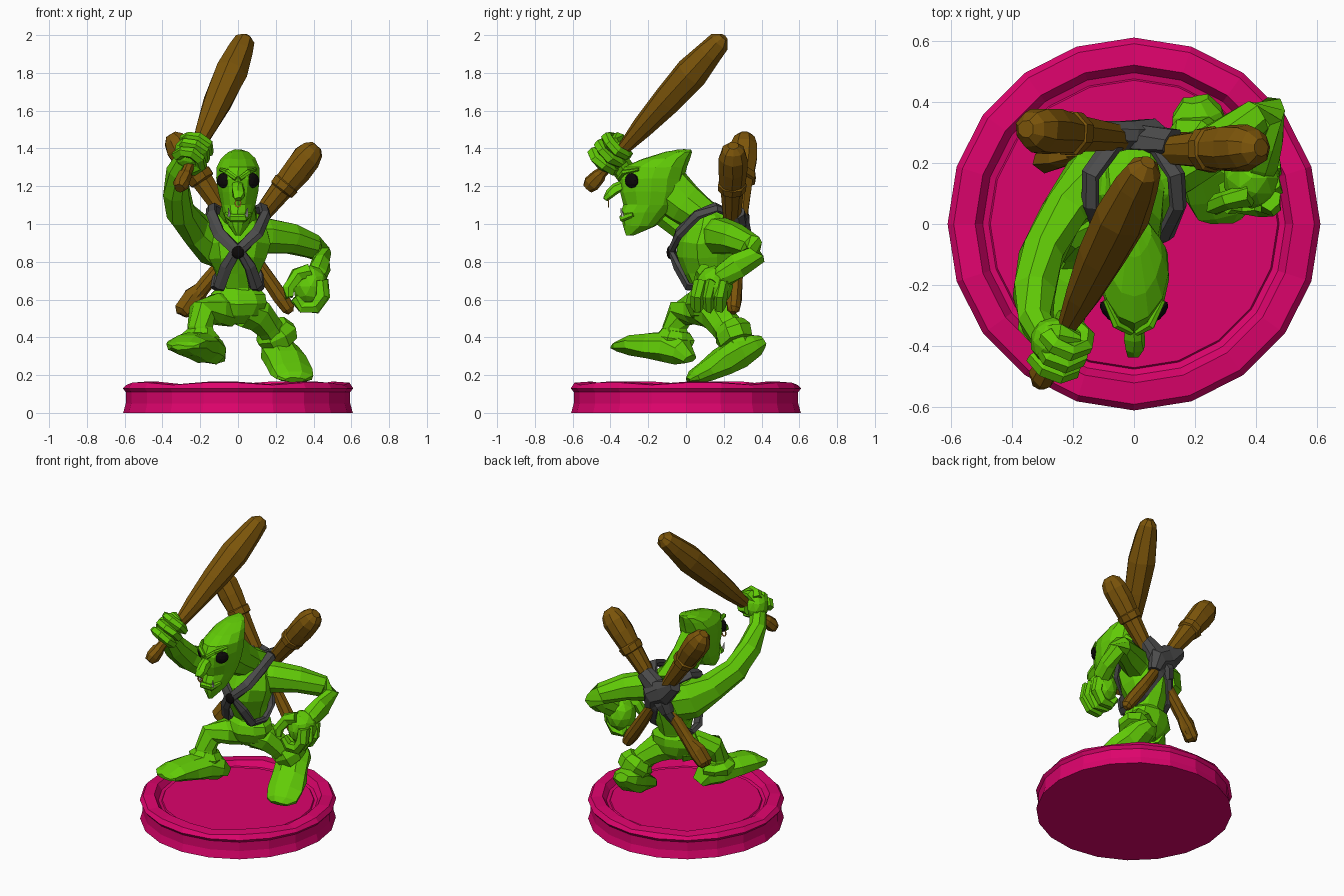
import bpy, bmesh, random
from math import sin, cos, pi
from mathutils import Vector, Matrix

random.seed(4)


def mat(name, r, g, b):
    m = bpy.data.materials.new(name)
    m.diffuse_color = (r, g, b, 1)
    return m


GREEN = mat("green", .12, .6, .002)
PINK = mat("pink", .72, .001, .15)
BROWN = mat("brown", .2, .09, .003)
GREY = mat("grey", .07, .07, .07)
BLACK = mat("black", .004, .003, .003)
BONE = mat("bone", .55, .55, .5)
GOLD = mat("gold", .6, .3, .03)
Z, Y = Vector((0, 0, 1)), Vector((0, 1, 0))


def finish(name, bm, m):
    bmesh.ops.recalc_face_normals(bm, faces=bm.faces)
    me = bpy.data.meshes.new(name)
    bm.to_mesh(me)
    bm.free()
    me.materials.append(m)
    ob = bpy.data.objects.new(name, me)
    bpy.context.collection.objects.link(ob)
    return ob


def skin(name, rings, m, jitter=0.0):
    """Join rings of points into a closed flat-shaded body."""
    bm = bmesh.new()
    j = lambda: Vector([random.uniform(-jitter, jitter) for _ in range(3)])
    rows = [[bm.verts.new(p + j()) for p in r] for r in rings]
    n = len(rows[0])
    for a, b in zip(rows, rows[1:]):
        for i in range(n):
            bm.faces.new((a[i], a[(i + 1) % n], b[(i + 1) % n], b[i]))
    bm.faces.new(rows[0])
    bm.faces.new(rows[-1])
    return finish(name, bm, m)


def limb(name, pts, m=GREEN, n=8, ref=Z, jitter=.006):
    """pts = (x, y, z, width radius, height radius); ref None = radial from the torso."""
    P = [Vector(p[:3]) for p in pts]
    rings = []
    for i, p in enumerate(pts):
        t = (P[min(i + 1, len(P) - 1)] - P[max(i - 1, 0)]).normalized()
        r = ref if ref else P[i] - Vector((0, .12, .88))
        u = r.cross(t).normalized()
        v = t.cross(u)
        rings.append([P[i] + u * p[3] * cos(2 * pi * (k + .5) / n) + v * p[4] * sin(2 * pi * (k + .5) / n)
                      for k in range(n)])
    return skin(name, rings, m, jitter)


def stack(name, secs, m=GREEN, n=10, jitter=.006, taper=0):
    """secs = (z, front y, back y, half width): horizontal slices, narrower in front by taper."""
    rings = []
    for z, f, b, w in secs:
        rings.append([Vector((w * sin(a) * (1 - taper * cos(a)), (f + b) / 2 - (b - f) / 2 * cos(a), z))
                      for a in (2 * pi * k / n for k in range(n))])
    return skin(name, rings, m, jitter)


def blob(name, c, s, m=GREEN, rot=(0, 'X'), sub=2):
    bm = bmesh.new()
    bmesh.ops.create_icosphere(bm, subdivisions=sub, radius=1)
    bm.transform(Matrix.Translation(c) @ Matrix.Rotation(rot[0], 4, rot[1]) @ Matrix.Diagonal((*s, 1)))
    return finish(name, bm, m)


def club(name, a, b, prof, n=8):
    """Straight club from a to b; prof = (fraction along, radius)."""
    a, b = Vector(a), Vector(b)
    limb(name, [(*a.lerp(b, t), r, r) for t, r in prof], BROWN, n, Y, .003)


# Round base with raised, uneven rim
prof = [(.608, 0), (.594, .05), (.594, .11), (.61, .13), (.59, .16), (.52, .165), (.495, .125), (.475, .12), (.47, .128)]
skin("base", [[Vector((r * sin(pi * k / 10), r * cos(pi * k / 10), z - (.012 if k % 3 == 0 and z > .15 else 0)))
               for k in range(20)] for r, z in prof], PINK)

# Torso, hips, neck and head
stack("torso", [(.58, .03, .21, .11), (.66, .03, .23, .105), (.74, -.01, .26, .12), (.82, -.055, .28, .155),
                (.9, -.05, .28, .175), (.98, -.01, .27, .16), (1.05, .02, .23, .115), (1.08, .06, .18, .06)])
stack("hips", [(.47, .07, .17, .06), (.52, .02, .22, .13), (.58, .0, .24, .165), (.63, .01, .24, .15), (.66, .04, .22, .11)])
limb("neck", [(0, .2, .98, .12, .1), (0, .09, 1.04, .1, .1), (0, -.01, 1.11, .088, .115), (0, -.09, 1.18, .085, .13), (0, -.15, 1.2, .07, .1)], n=9)
stack("head", [(.94, -.32, -.28, .015), (.99, -.335, -.16, .055), (1.06, -.345, -.09, .08), (1.1, -.33, -.05, .09),
               (1.17, -.35, -.02, .105), (1.24, -.355, -.01, .117), (1.3, -.325, .005, .114), (1.345, -.24, .02, .09),
               (1.38, -.11, .03, .055), (1.395, -.04, .025, .02)], n=12, jitter=.003, taper=.15)
limb("nose", [(0, -.3, 1.22, .03, .03), (0, -.37, 1.185, .034, .03), (0, -.41, 1.155, .036, .026), (0, -.43, 1.13, .018, .014)], n=6)
limb("lower_lip", [(-.065, -.28, 1.05, .01, .014), (-.035, -.34, 1.03, .014, .02), (.035, -.34, 1.03, .014, .02), (.065, -.28, 1.05, .01, .014)], n=6, jitter=.002)
for s, side in ((-1, "right"), (1, "left")):
    blob(side + "_eye", (s * .078, -.288, 1.23), (.022, .045, .04), BLACK, (-s * .75, 'Z'))
    limb(side + "_brow", [(s * .01, -.355, 1.24, .012, .014), (s * .055, -.33, 1.275, .016, .014),
                          (s * .095, -.25, 1.29, .008, .008)], n=6, jitter=.002)
    limb(side + "_tooth", [(s * .045, -.335, 1.04, .01, .01), (s * .05, -.345, 1.085, .002, .002)], BONE, 5, Y, 0)
limb("nose_ring", [(.016 * cos(k * pi / 4), -.41, 1.11 + .02 * sin(k * pi / 4), .005, .005) for k in range(9)], GOLD, 4, Y, 0)

# Raised arm with fist
limb("raised_arm", [(-.06, .17, .88, .11, .13), (-.14, .14, .91, .1, .13), (-.23, .04, .97, .08, .1), (-.3, -.1, 1.06, .075, .085),
                    (-.325, -.22, 1.17, .07, .075), (-.32, -.32, 1.28, .055, .06), (-.28, -.38, 1.36, .055, .055)])
blob("raised_palm", (-.265, -.385, 1.375), (.075, .08, .09))
grip = Vector((-.24, -.40, 1.375))
axis = Vector((.35, .7, .77)).normalized()
u = axis.cross(Z).normalized()
v = axis.cross(u)
for i in range(3):
    c = grip + axis * (i - 1) * .056
    limb(f"raised_finger_{i}", [(*(c + .068 * (u * cos(a) + v * sin(a))), .033, .03)
                                for a in (-2.6, -1.8, -1, -.2, .6, 1.5, 2.3)], n=6, ref=axis, jitter=.005)
limb("raised_thumb", [(-.29, -.36, 1.4, .035, .035), (-.24, -.36, 1.46, .032, .028), (-.18, -.38, 1.44, .025, .022)], n=6)

# Lowered arm with curled hand
limb("lowered_arm", [(.06, .15, .93, .1, .11), (.15, .18, .94, .09, .1), (.28, .26, .92, .08, .085), (.4, .35, .88, .065, .065),
                     (.445, .37, .84, .05, .06), (.44, .28, .78, .055, .07), (.42, .2, .73, .055, .065), (.4, .15, .69, .05, .05)])
blob("lowered_palm", (.385, .15, .67), (.095, .1, .11))
for i in range(3):
    y = .06 + i * .06
    limb(f"lowered_finger_{i}", [(.445, y + .02, .7, .035, .035), (.45, y, .62, .038, .036), (.41, y, .56, .037, .033),
                                 (.34, y, .56, .034, .03), (.3, y, .61, .026, .026)], n=6, ref=Y)
limb("lowered_thumb", [(.38, .1, .75, .04, .04), (.31, .08, .73, .04, .036), (.265, .06, .66, .034, .034), (.275, .05, .61, .02, .02)], n=6, ref=Y)

# Stepping leg and long lifted foot
limb("front_leg", [(-.04, .12, .54, .09, .09), (-.12, .04, .55, .085, .085), (-.19, -.03, .53, .08, .075),
                   (-.2, -.06, .45, .07, .07), (-.19, -.06, .36, .08, .08)], ref=Y)
limb("front_foot", [(-.11, .02, .285, .055, .035), (-.13, -.02, .32, .085, .07), (-.18, -.09, .345, .1, .085), (-.23, -.19, .355, .11, .072),
                    (-.27, -.29, .36, .115, .055), (-.29, -.36, .35, .095, .03), (-.295, -.385, .348, .06, .012)])
limb("front_cuff", [(-.195, -.05, .44, .075, .075), (-.2, -.06, .40, .11, .11), (-.2, -.06, .36, .1, .1)], ref=Y)

# Standing leg, up on the toes
limb("back_leg", [(.03, .12, .54, .09, .09), (.1, .16, .52, .095, .095), (.16, .21, .46, .08, .085), (.21, .26, .39, .075, .08),
                  (.23, .29, .34, .075, .075)], ref=Y)
limb("back_foot", [(.2, .41, .38, .045, .03), (.205, .37, .36, .085, .065), (.22, .28, .32, .105, .09), (.25, .19, .27, .115, .08),
                   (.28, .1, .22, .12, .055), (.3, .04, .19, .105, .032), (.305, .01, .175, .06, .014)])
limb("back_cuff", [(.18, .23, .46, .08, .08), (.2, .25, .42, .115, .11), (.22, .27, .37, .1, .095)], ref=Y)

# Crossed harness straps, buckle and back knot
path = [(.02, .3, .97), (.08, .25, 1.05), (.14, .16, 1.085), (.145, .06, 1.05), (.1, -.035, .95), (.01, -.075, .86),
        (.065, -.045, .77), (.095, .01, .67), (.11, .12, .66), (.1, .21, .72), (.04, .29, .86), (.01, .31, .95)]
for s, side in ((-1, "right"), (1, "left")):
    limb(side + "_strap", [(s * x, y, z, .036, .02) for x, y, z in path], GREY, 6, None, .005)
blob("buckle", (0, -.085, .85), (.035, .018, .035), BLACK)
limb("back_knot", [(-.12, .29, 1.05, .04, .045), (-.03, .29, .98, .085, .055), (.05, .29, .94, .075, .055), (.07, .28, .86, .04, .04)], GREY, 8, Y)
limb("back_wrap", [(.13, .26, 1.06, .05, .05), (.05, .27, .99, .075, .06), (-.03, .28, .9, .06, .055), (-.05, .27, .84, .04, .04)], GREY, 8, Y)

# Three wooden clubs: one in hand, two crossed on the back
club("raised_club", (-.31, -.52, 1.19), (.045, .2, 1.99),
     [(0, .03), (.03, .045), (.08, .04), (.1, .03), (.24, .032), (.4, .058), (.58, .08), (.76, .09), (.9, .072), (.97, .057), (1, .025)])
back = [(0, .03), (.025, .06), (.07, .078), (.14, .078), (.22, .068), (.225, .077), (.26, .074), (.265, .062), (.45, .045), (.65, .034),
        (.8, .04), (.92, .042), (.98, .035), (1, .015)]
club("back_club_right", (-.355, .31, 1.475), (.28, .25, .53), back)
club("back_club_left", (.415, .25, 1.415), (-.3, .23, .52), back, 9)
limb("club_flare", [(-.17, .235, .68, .035, .03), (-.24, .22, .61, .06, .04), (-.29, .21, .54, .05, .04), (-.3, .21, .52, .025, .02)], BROWN, 7, Y)
